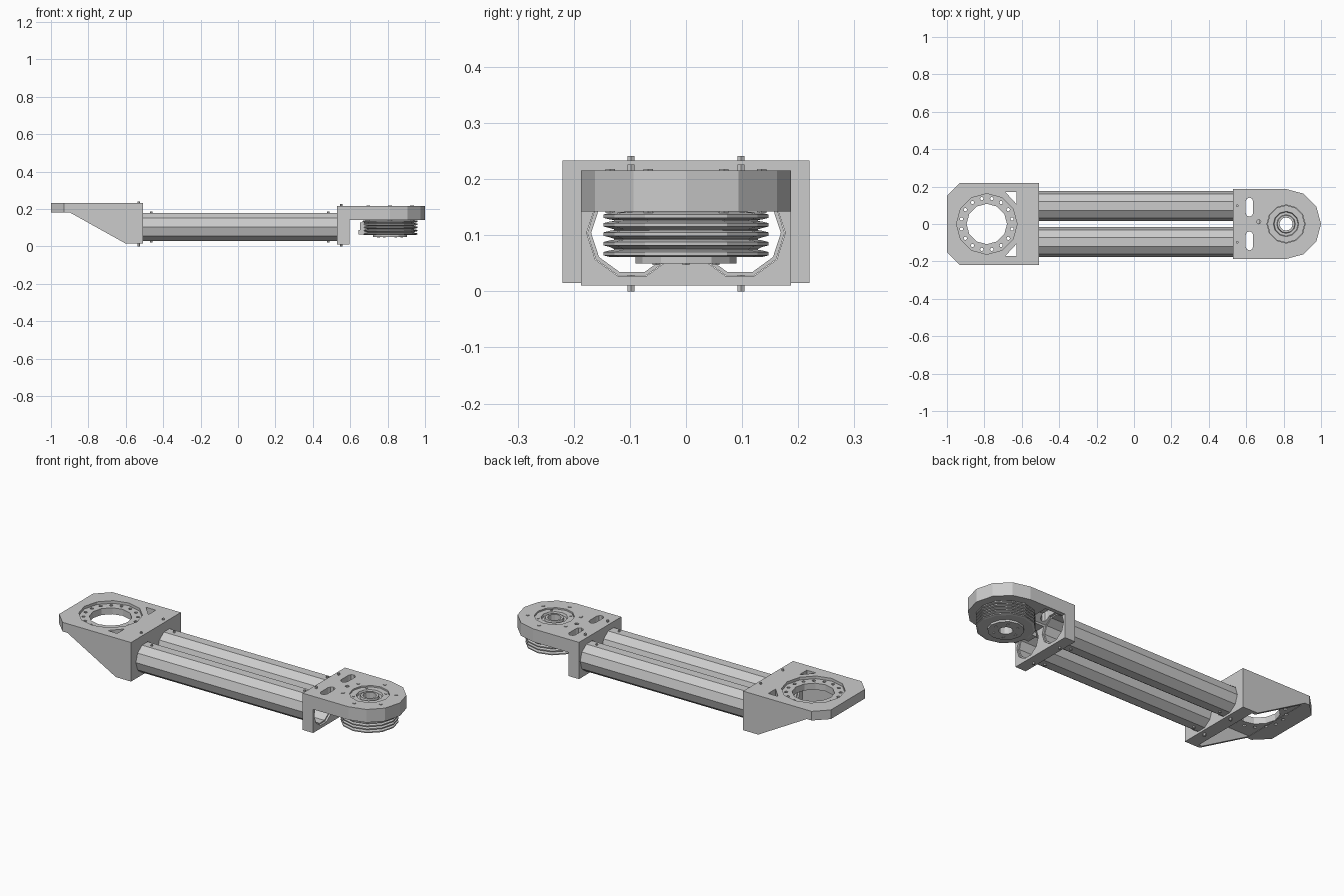
import bpy, bmesh
from math import sin, cos, pi
from mathutils import Vector, Matrix

if "Cube" in bpy.data.objects:
    bpy.data.objects.remove(bpy.data.objects["Cube"])


def new_object(name, bm):
    bmesh.ops.recalc_face_normals(bm, faces=bm.faces)
    mesh = bpy.data.meshes.new(name)
    bm.to_mesh(mesh)
    bm.free()
    obj = bpy.data.objects.new(name, mesh)
    bpy.context.collection.objects.link(obj)
    return obj


def add_prism(bm, pts, lo, hi, axis='z'):
    """Extrude a closed outline: (x, y) along z, (x, z) along y or (y, z) along x."""
    put = {'z': lambda a, b, h: (a, b, h),
           'y': lambda a, b, h: (a, h, b),
           'x': lambda a, b, h: (h, a, b)}[axis]
    low = [bm.verts.new(put(a, b, lo)) for a, b in pts]
    top = [bm.verts.new(put(a, b, hi)) for a, b in pts]
    bm.faces.new(low)
    bm.faces.new(top)
    n = len(pts)
    for i in range(n):
        j = (i + 1) % n
        bm.faces.new((low[i], low[j], top[j], top[i]))


def prisms(name, outlines, lo, hi, axis='z'):
    bm = bmesh.new()
    for pts in outlines:
        add_prism(bm, pts, lo, hi, axis)
    return new_object(name, bm)


def ngon(cx, cy, r, n, turn=0.0):
    return [(cx + r * cos(turn + 2 * pi * i / n), cy + r * sin(turn + 2 * pi * i / n))
            for i in range(n)]


def rect(x0, x1, y0, y1):
    return [(x0, y0), (x1, y0), (x1, y1), (x0, y1)]


def mirrored(pts):
    return [pts, [(x, -y) for x, y in pts]]


def lathe(name, profile, cx, cy, n):
    """Turn a closed (r, z) profile around a vertical axis."""
    bm = bmesh.new()
    rings = [[bm.verts.new((cx + r * cos(2 * pi * i / n), cy + r * sin(2 * pi * i / n), z))
              for r, z in profile] for i in range(n)]
    m = len(profile)
    for i in range(n):
        a, b = rings[i], rings[(i + 1) % n]
        for k in range(m):
            l = (k + 1) % m
            bm.faces.new((a[k], b[k], b[l], a[l]))
    return new_object(name, bm)


def cut(obj, *cutters):
    bpy.context.view_layer.objects.active = obj
    for c in cutters:
        c.hide_render = True
        mod = obj.modifiers.new("cut", 'BOOLEAN')
        mod.operation = 'DIFFERENCE'
        mod.solver = 'EXACT'
        mod.object = c
        bpy.ops.object.modifier_apply(modifier=mod.name)
        bpy.data.objects.remove(c, do_unlink=True)


TUBE_Y, TUBE_Z = 0.096, 0.104
HUB_X = 0.813      # axis of the pulley end
RING_X = -0.787    # axis of the bearing ring


def tube_bores(x0, x1):
    return prisms("bore_cutter", [ngon(s * TUBE_Y, TUBE_Z, 0.081, 10) for s in (-1, 1)],
                  x0, x1, 'x')


# Left bracket: wedge-shaped housing, open below
left = prisms("left_bracket", [[(-1, 0.233), (-1, 0.182), (-0.9, 0.182), (-0.6, 0.015),
                                (-0.507, 0.015), (-0.507, 0.233)]], -0.22, 0.22, 'y')
cut(left,
    prisms("corner_cutter", mirrored([(-1.08, 0.07), (-0.85, 0.3), (-1.08, 0.3)]), -0.1, 0.4),
    prisms("cavity_cutter", [rect(-0.897, -0.58, -0.1, 0.182)], -0.2, 0.2, 'y'),
    prisms("recess_cutter", [ngon(RING_X, 0, 0.162, 12)], 0.218, 0.3),
    prisms("ring_cutter", [ngon(RING_X, 0, 0.108, 12)], 0.1, 0.3),
    prisms("bolt_cutter", [ngon(x, y, 0.009, 8)
                           for x, y in ngon(RING_X, 0, 0.138, 16, pi / 16)], 0.1, 0.3),
    prisms("triangle_cutter", mirrored([(-0.687, 0.17), (-0.627, 0.17), (-0.627, 0.105)]),
           0.1, 0.3),
    tube_bores(-0.65, -0.4))

# Right bracket: rounded plate on an upright wall
arc = [(HUB_X + 0.187 * cos(a * pi / 6), 0.187 * sin(a * pi / 6)) for a in range(-3, 4)]
right = prisms("right_bracket", [[(0.53, -0.187)] + arc + [(0.53, 0.187)]], 0.01, 0.215)


def slot(cx, cy, r, half):
    return [(cx + r * cos(i * pi / 4), cy + (half if i < 5 else -half) + r * sin(i * pi / 4))
            for i in range(5)] + \
           [(cx + r * cos(pi + i * pi / 4), cy - half + r * sin(pi + i * pi / 4))
            for i in range(5)]


cut(right,
    prisms("underside_cutter", [rect(0.595, 1.2, -0.1, 0.142)], -0.4, 0.4, 'y'),
    prisms("hub_cutter", [ngon(HUB_X, 0, 0.102, 12)], 0.1, 0.3),
    prisms("slot_cutter", [slot(0.617, s * 0.09, 0.02, 0.031) for s in (-1, 1)], 0.1, 0.3),
    prisms("wire_cutter", [ngon(0.667, 0.012, 0.011, 8)], 0.1, 0.3),
    tube_bores(0.4, 0.7))

# Pair of hollow tubes
for side, s in (("front", -1), ("back", 1)):
    tube = prisms(side + "_tube", [ngon(s * TUBE_Y, TUBE_Z, 0.08, 10)], -0.57, 0.585, 'x')
    cut(tube, prisms("tube_cutter", [ngon(s * TUBE_Y, TUBE_Z, 0.073, 10)], -0.7, 0.7, 'x'))

# Finned drum with its hub
drum = [(0.035, 0.05), (0.09, 0.05), (0.09, 0.061)]
for z in (0.061, 0.079, 0.096, 0.1125, 0.128):
    drum += [(0.135, z), (0.147, z + 0.003), (0.147, z + 0.009), (0.135, z + 0.012),
             (0.128, z + 0.013), (0.128, z + 0.0145)]
drum = drum[:-2] + [(0.1, 0.1425), (0.1, 0.208), (0.068, 0.208), (0.064, 0.196),
                    (0.05, 0.196), (0.047, 0.208), (0.035, 0.208)]
lathe("finned_drum", drum, HUB_X, 0, 12)
prisms("drum_connector", [rect(0.645, 0.7, 0.065, 0.088), rect(0.652, 0.7, 0.088, 0.128)],
       -0.03, 0.03, 'y')

# Bolts of the drum plate and hub
prisms("plate_bolts", [ngon(x, y, 0.01, 6) for x, y in ngon(HUB_X, 0, 0.135, 6, pi / 6)],
       0.14, 0.218)
prisms("hub_bolts", [ngon(x, y, 0.007, 6) for x, y in ngon(HUB_X, 0, 0.084, 4, pi / 4)],
       0.2, 0.211)
prisms("lower_hub_bolts", [ngon(x, y, 0.007, 6) for x, y in ngon(HUB_X, 0, 0.062, 6)],
       0.047, 0.055)

# Clamp screws through the brackets and tubes
for name, x, ranges in (
        ("left_clamp_screws", -0.53, ((0.0, 0.03), (0.18, 0.241))),
        ("right_clamp_screws", 0.553, ((0.0, 0.03), (0.18, 0.226))),
        ("left_tube_screws", -0.463, ((0.02, 0.034), (0.17, 0.187))),
        ("right_tube_screws", 0.482, ((0.02, 0.034), (0.17, 0.187)))):
    bm = bmesh.new()
    for lo, hi in ranges:
        for s in (-1, 1):
            add_prism(bm, ngon(x, s * 0.098, 0.007, 6), lo, hi)
    new_object(name, bm)
